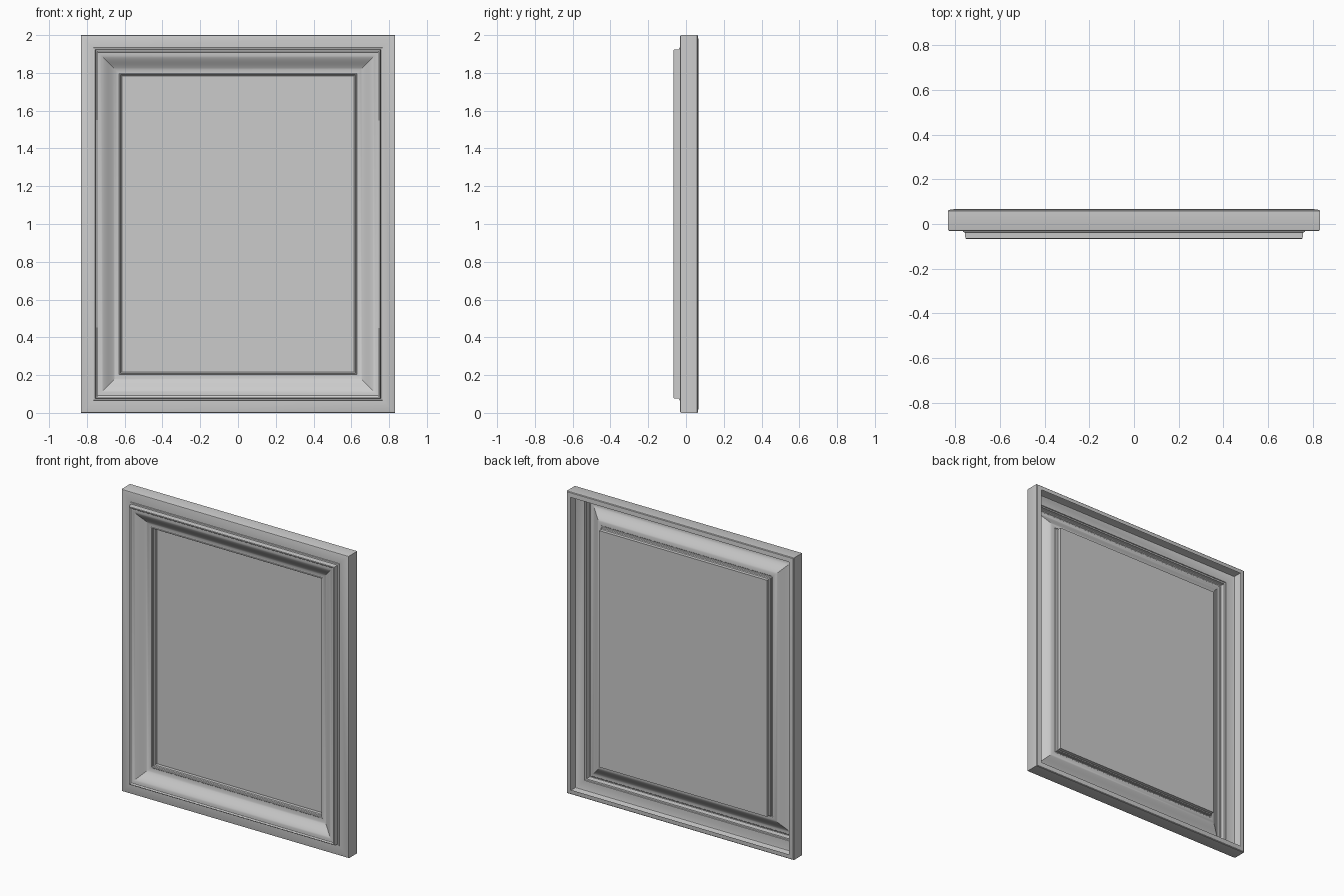
import bpy, bmesh, math

if "Cube" in bpy.data.objects:
    bpy.data.objects.remove(bpy.data.objects["Cube"])

HALF_W, HEIGHT = 0.832, 2.0


def ring(bm, inset, y):
    """Rectangular loop of vertices inset from the outer edge."""
    x, z0, z1 = HALF_W - inset, inset, HEIGHT - inset
    return [bm.verts.new(p) for p in ((-x, y, z0), (x, y, z0), (x, y, z1), (-x, y, z1))]


def build(name, profile, fill_last=False):
    """Sweep an (inset, y) profile around the rectangle as an open shell."""
    bm = bmesh.new()
    rings = [ring(bm, d, y) for d, y in profile]
    for a, b in zip(rings, rings[1:]):
        for i in range(4):
            j = (i + 1) % 4
            bm.faces.new((a[i], a[j], b[j], b[i]))
    if fill_last:
        bm.faces.new(rings[-1])
    mesh = bpy.data.meshes.new(name)
    bm.to_mesh(mesh)
    bm.free()
    ob = bpy.data.objects.new(name, mesh)
    bpy.context.collection.objects.link(ob)
    bpy.ops.object.select_all(action='DESELECT')
    ob.select_set(True)
    bpy.context.view_layer.objects.active = ob
    bpy.ops.object.shade_smooth_by_angle(angle=math.radians(30))
    return ob


# Outer rail: back lip, side wall, rounded edge and flat front border
build("outer_rail", [(0.032, 0.067), (0.004, 0.063), (0, 0.059), (0, -0.024),
                     (0.002, -0.029), (0.007, -0.031), (0.066, -0.031)])

# Raised moulding: stepped outer edge, rounded lip, then an ogee curve inwards
N = 12
ogee = [(0.092 + 0.108 * i / N, -0.037 - 0.025 * math.cos(math.pi * i / N))
        for i in range(N + 1)]
build("moulding", [(0.066, -0.031), (0.068, -0.036), (0.076, -0.038), (0.077, -0.062),
                   (0.080, -0.066), (0.085, -0.067), (0.089, -0.065)]
      + ogee + [(0.203, -0.012)])

# Recessed centre panel with a small rounded bead at its mouth
build("centre_panel", [(0.203, -0.012), (0.205, -0.014), (0.209, -0.014), (0.212, -0.010),
                       (0.212, 0.004), (0.217, 0.008), (0.217, 0.030)], fill_last=True)
